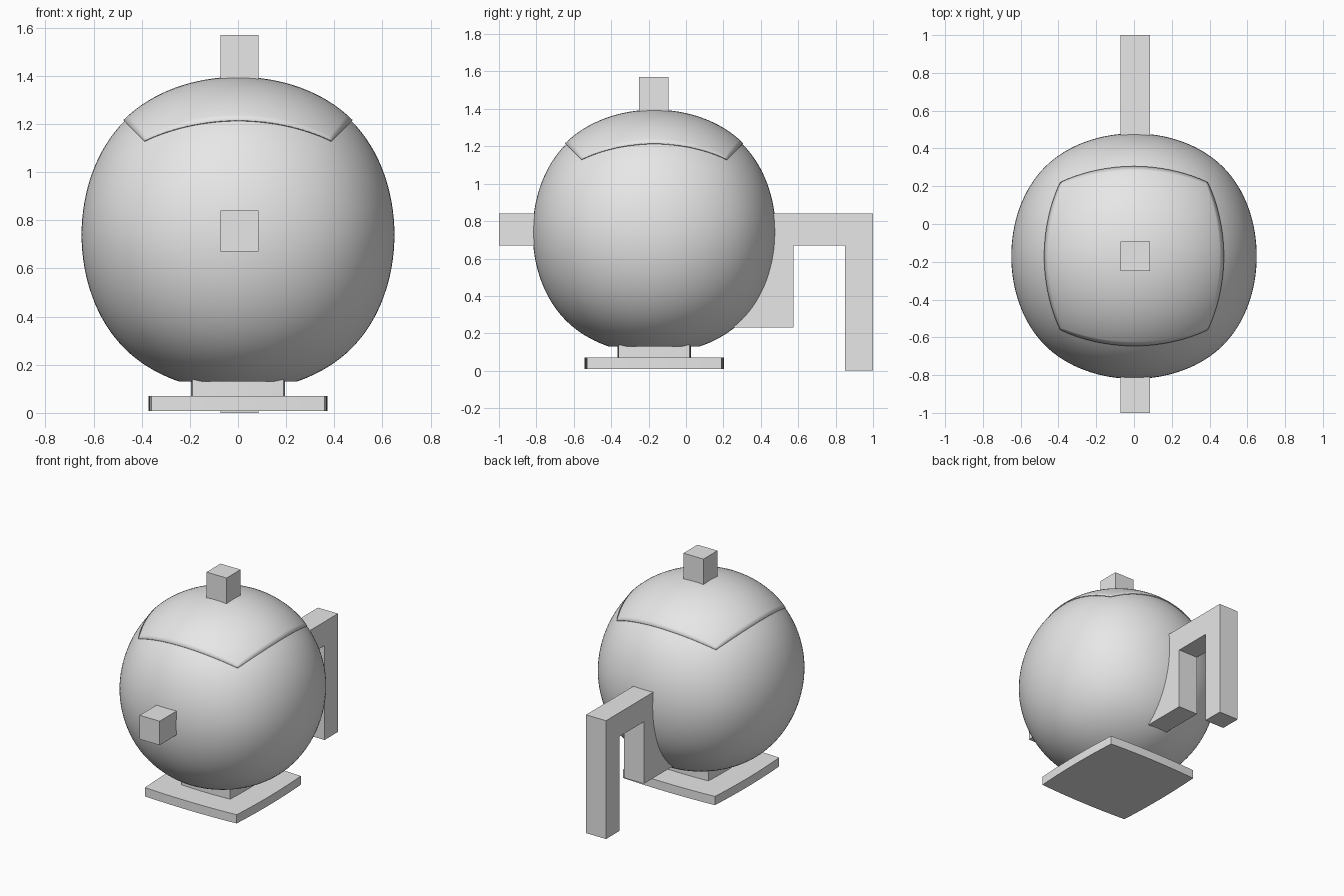
import bpy, bmesh, math
from mathutils import Vector

if "Cube" in bpy.data.objects:
    bpy.data.objects.remove(bpy.data.objects["Cube"])

CENTRE = Vector((0, -0.17, 0.74))   # middle of the pot
HALF = 0.774                        # half size of the cube that is rounded into the pot
BAR_X = (-0.072, 0.085)             # width of the square bars

grey = bpy.data.materials.new("light_grey")
grey.diffuse_color = (0.8, 0.8, 0.8, 1)
grey.use_nodes = True
grey.node_tree.nodes["Principled BSDF"].inputs["Base Color"].default_value = grey.diffuse_color


def add_object(name, bm, smooth=False):
    bmesh.ops.recalc_face_normals(bm, faces=bm.faces)
    mesh = bpy.data.meshes.new(name)
    bm.to_mesh(mesh)
    bm.free()
    mesh.materials.append(grey)
    ob = bpy.data.objects.new(name, mesh)
    bpy.context.collection.objects.link(ob)
    if smooth:
        bpy.ops.object.select_all(action='DESELECT')
        ob.select_set(True)
        bpy.context.view_layer.objects.active = ob
        bpy.ops.object.shade_smooth_by_angle(angle=math.radians(30))
    return ob


def extrude(name, points, vec, smooth=False):
    """Closed outline of 3D points pushed along vec."""
    bm = bmesh.new()
    face = bm.faces.new([bm.verts.new(p) for p in points])
    top = bmesh.ops.extrude_face_region(bm, geom=[face], use_keep_orig=True)
    moved = [v for v in top["geom"] if isinstance(v, bmesh.types.BMVert)]
    bmesh.ops.translate(bm, verts=moved, vec=vec)
    return add_object(name, bm, smooth)


def side_profile(name, yz):
    """Side outline in y,z given the bar width in x."""
    return extrude(name, [(BAR_X[0], y, z) for y, z in yz],
                   (BAR_X[1] - BAR_X[0], 0, 0))


def bulged_square(corner, middle, z, n=12):
    """Square outline whose sides bow outward."""
    pts = []
    for k in range(4):
        a = k * math.pi / 2
        for i in range(n):
            t = 2 * i / n - 1
            x, y = middle - (middle - corner) * t * t, t * corner
            pts.append((CENTRE.x + x * math.cos(a) - y * math.sin(a),
                        CENTRE.y + x * math.sin(a) + y * math.cos(a), z))
    return pts


# Rounded cube, shared by the body and the lid
bm = bmesh.new()
bmesh.ops.create_cube(bm, size=2 * HALF)
source = add_object("round_source", bm)
sub = source.modifiers.new("round", 'SUBSURF')
sub.levels = sub.render_levels = 5
bpy.context.view_layer.update()
deps = bpy.context.evaluated_depsgraph_get()
round_mesh = bpy.data.meshes.new_from_object(source.evaluated_get(deps))
bpy.data.objects.remove(source)


def round_part(keep_top):
    part = bmesh.new()
    part.from_mesh(round_mesh)
    drop = []
    for f in part.faces:
        c = f.calc_center_median()
        if (c.z > max(abs(c.x), abs(c.y))) != keep_top:
            drop.append(f)
    bmesh.ops.delete(part, geom=drop, context='FACES')
    bmesh.ops.translate(part, verts=part.verts, vec=CENTRE)
    return part


# Body with a flat cut bottom
bm = round_part(False)
cut = bmesh.ops.bisect_plane(bm, geom=bm.verts[:] + bm.edges[:] + bm.faces[:],
                             plane_co=(0, 0, 0.13), plane_no=(0, 0, 1), clear_inner=True)
rim = [e for e in cut["geom_cut"] if isinstance(e, bmesh.types.BMEdge)]
bmesh.ops.contextual_create(bm, geom=rim)
add_object("body", bm, True)

# Lid, a thin cap standing slightly proud of the body
lid = add_object("lid", round_part(True), True)
shell = lid.modifiers.new("thickness", 'SOLIDIFY')
shell.thickness = 0.006
shell.offset = 1

# Lid knob and spout
side_profile("lid_knob", [(-0.25, 1.35), (-0.093, 1.35), (-0.093, 1.57), (-0.25, 1.57)])
side_profile("spout", [(-1, 0.67), (-0.75, 0.67), (-0.75, 0.84), (-1, 0.84)])

# Handle with inner block, top bar and long outer leg
side_profile("handle", [(0.15, 0.84), (0.15, 0.23), (0.575, 0.23), (0.575, 0.67),
                        (0.85, 0.67), (0.85, 0), (1, 0), (1, 0.84)])

# Foot: short neck and wide plate
extrude("neck", bulged_square(0.19, 0.196, 0.06), (0, 0, 0.08), True)
extrude("base_plate", bulged_square(0.36, 0.372, 0.008), (0, 0, 0.062), True)
